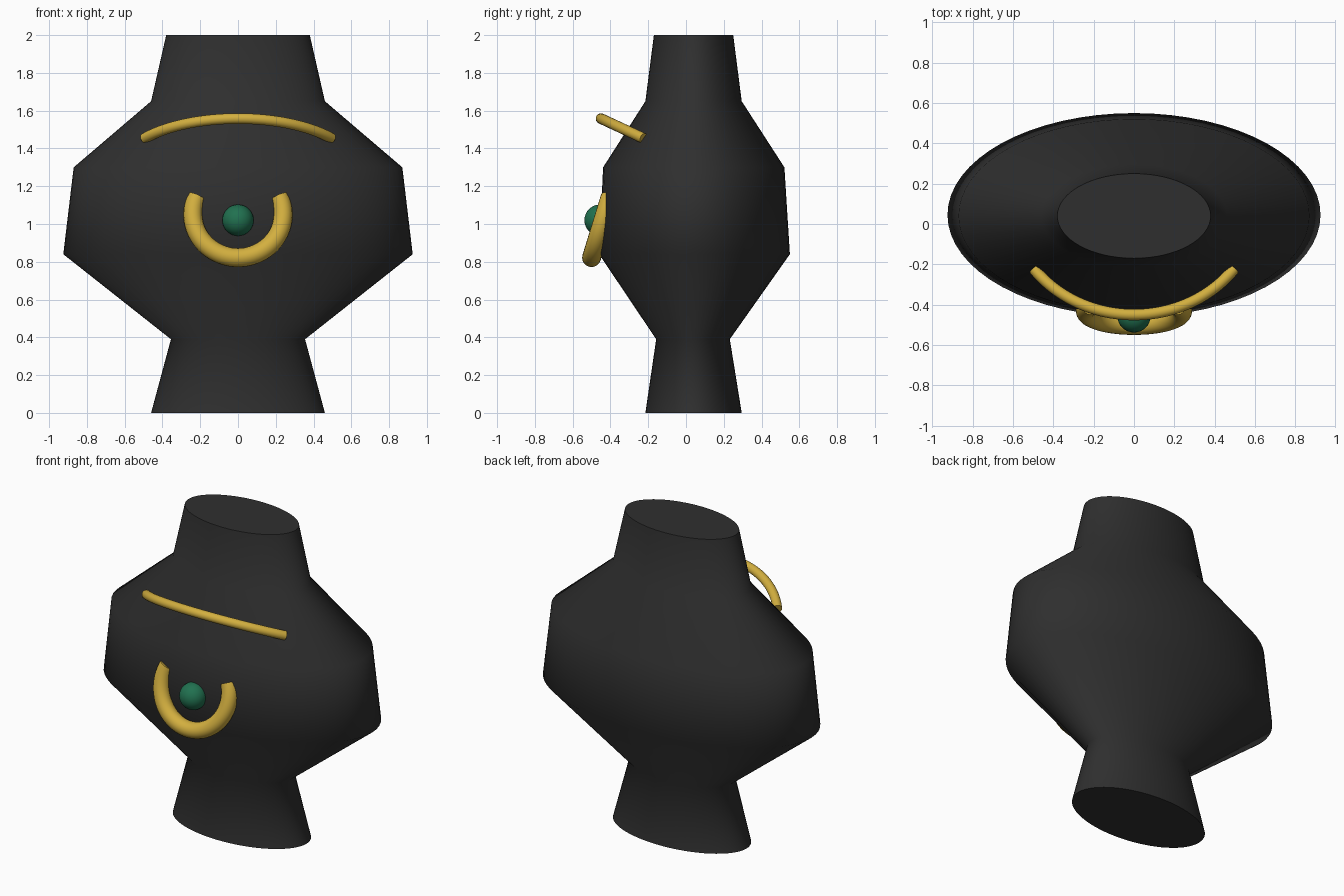
import bpy, bmesh, math
from mathutils import Vector

cube = bpy.data.objects.get("Cube")
if cube:
    bpy.data.objects.remove(cube, do_unlink=True)


def material(name, color):
    mat = bpy.data.materials.new(name)
    mat.use_nodes = True
    mat.diffuse_color = (*color, 1)
    bsdf = next(n for n in mat.node_tree.nodes if n.type == 'BSDF_PRINCIPLED')
    bsdf.inputs["Base Color"].default_value = (*color, 1)
    return mat


black = material("matte_black", (0.028, 0.028, 0.028))
gold = material("gold", (0.65, 0.43, 0.05))
green = material("emerald_green", (0.015, 0.165, 0.08))


def finish(name, bm, mat):
    """Turn a bmesh into an object with smooth sides and flat end caps."""
    bmesh.ops.recalc_face_normals(bm, faces=bm.faces)
    for face in bm.faces:
        face.smooth = len(face.verts) <= 4
        if not face.smooth:
            for edge in face.edges:
                edge.smooth = False
    mesh = bpy.data.meshes.new(name)
    bm.to_mesh(mesh)
    bm.free()
    mesh.materials.append(mat)
    obj = bpy.data.objects.new(name, mesh)
    bpy.context.collection.objects.link(obj)
    return obj


def loft(name, rings, mat):
    """Skin a list of point rings and close both ends."""
    bm = bmesh.new()
    loops = [[bm.verts.new(p) for p in ring] for ring in rings]
    n = len(loops[0])
    for a, b in zip(loops, loops[1:]):
        for i in range(n):
            j = (i + 1) % n
            bm.faces.new((a[i], a[j], b[j], b[i]))
    bm.faces.new(loops[0])
    bm.faces.new(loops[-1])
    return finish(name, bm, mat)


def arc_tube(name, centre, middle, half_angle, radius, mat, steps=48, sides=20):
    """Round tube along an arc, symmetric in x, through its middle point."""
    centre, out = Vector(centre), Vector(middle) - Vector(centre)
    size = out.length
    out.normalize()
    side = Vector((1, 0, 0))
    normal = side.cross(out)
    rings = []
    for s in range(steps + 1):
        a = math.radians(half_angle) * (2 * s / steps - 1)
        radial = side * math.sin(a) + out * math.cos(a)
        ring = []
        for k in range(sides):
            t = math.tau * k / sides
            ring.append(centre + radial * (size + radius * math.cos(t))
                        + normal * radius * math.sin(t))
        rings.append(ring)
    return loft(name, rings, mat)


# Bust: elliptical sections as height, half width, half depth, depth centre
sections = [(0, 0.46, 0.255, 0.04), (0.39, 0.355, 0.195, 0.037),
            (0.84, 0.925, 0.505, 0.045), (1.3, 0.87, 0.48, 0.041),
            (1.65, 0.46, 0.255, 0.04), (2, 0.38, 0.21, 0.04)]
angles = [math.tau * i / 64 for i in range(64)]
loft("bust", [[(w * math.cos(a), cy + d * math.sin(a), z) for a in angles]
              for z, w, d, cy in sections], black)

# Necklace band across the upper chest
arc_tube("necklace_band", (0, 0.11, 1.298), (0, -0.45, 1.558), 53.2, 0.028, gold)

# U-shaped pendant, leaning away from the chest at the bottom
arc_tube("pendant_crescent", (0, -0.43, 1.05), (0, -0.5, 0.822), 114, 0.05, gold)

# Round gem inside the pendant
bm = bmesh.new()
bmesh.ops.create_uvsphere(bm, u_segments=32, v_segments=16, radius=0.083)
bmesh.ops.translate(bm, verts=bm.verts, vec=(0, -0.455, 1.02))
finish("gem", bm, green)
